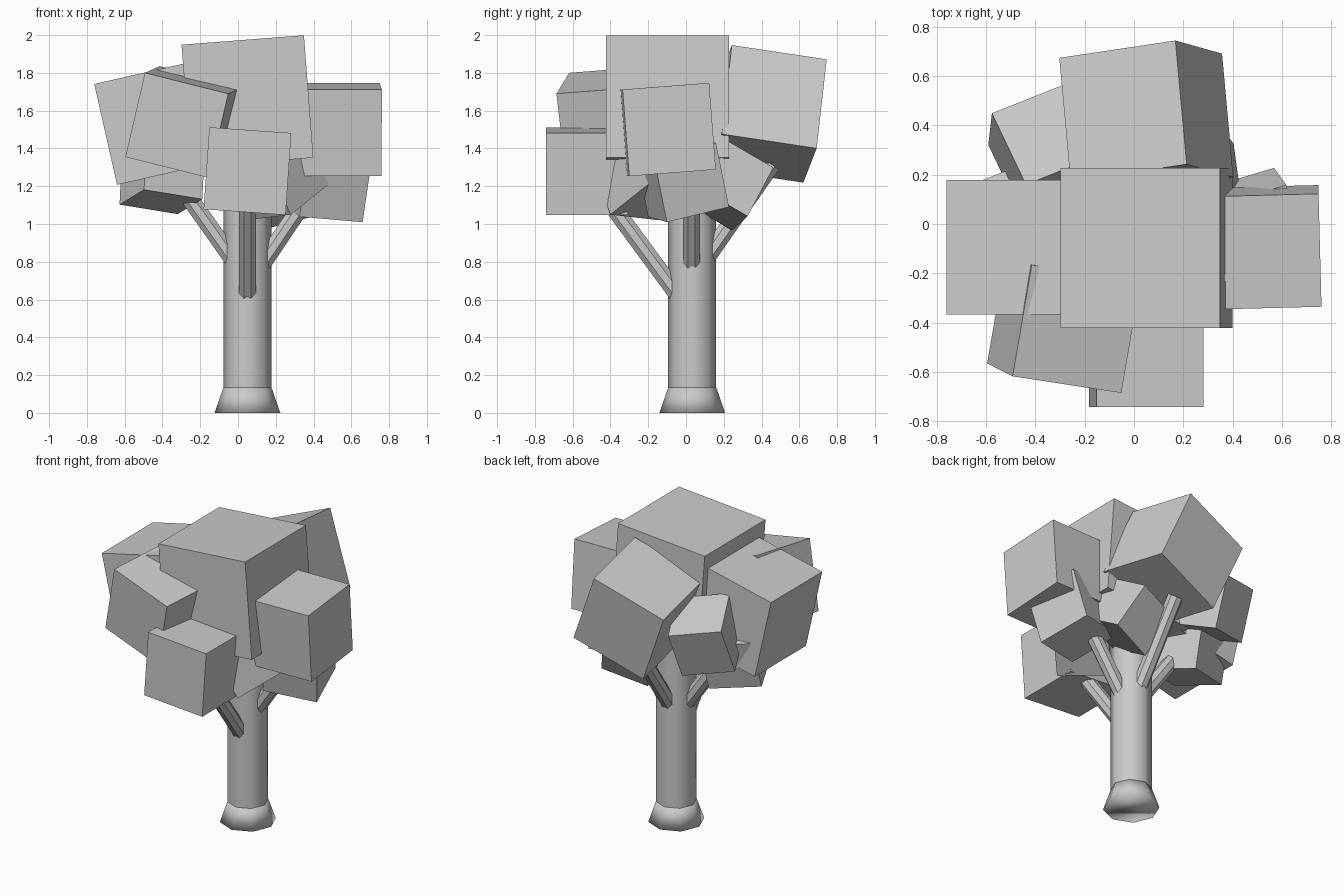
import bpy, math
from mathutils import Vector, Quaternion

if "Cube" in bpy.data.objects:
    bpy.data.objects.remove(bpy.data.objects["Cube"], do_unlink=True)

# One plain grey for the whole tree
grey = bpy.data.materials.new("plain_grey")
grey.use_nodes = True
colour = (0.6, 0.6, 0.6, 1)
grey.diffuse_color = colour
grey.node_tree.nodes["Principled BSDF"].inputs["Base Color"].default_value = colour


def finish(name):
    obj = bpy.context.object
    obj.name = name
    obj.data.materials.append(grey)
    return obj


def leaf_block(name, size, centre, tilt):
    bpy.ops.mesh.primitive_cube_add(size=size, location=centre,
                                    rotation=[math.radians(a) for a in tilt])
    return finish(name)


def branch(name, start, end, radius=0.049):
    start, end = Vector(start), Vector(end)
    axis = end - start
    # The twist turns a flat side downwards
    turn = axis.to_track_quat('Z', 'Y') @ Quaternion((0, 0, 1), math.pi / 8)
    bpy.ops.mesh.primitive_cylinder_add(
        vertices=8, radius=radius, depth=axis.length,
        location=(start + end) / 2, rotation=turn.to_euler())
    return finish(name)


# Trunk: eight-sided column on a flared foot
TX, TY, FOOT = 0.05, 0.033, 0.135
bpy.ops.mesh.primitive_cylinder_add(vertices=8, radius=0.127, depth=1.27,
                                    location=(TX, TY, FOOT + 0.635))
finish("trunk")
bpy.ops.object.shade_smooth_by_angle(angle=math.radians(50))
bpy.ops.mesh.primitive_cone_add(vertices=8, radius1=0.174, radius2=0.127, depth=FOOT,
                                location=(TX, TY, FOOT / 2))
finish("trunk_foot")
bpy.ops.object.shade_smooth()

# Four branches fanning out from the trunk
branch("front_branch", (TX, 0, 0.565), (TX, -0.46, 1.19))
branch("back_branch", (TX, 0.06, 0.75), (TX, 0.455, 1.315))
branch("left_branch", (0.07, 0.03, 0.7), (0.5, 0.03, 1.34))
branch("right_branch", (0.02, 0.03, 0.745), (-0.4, 0.03, 1.34))

# Foliage: tilted cubes (size, centre, tilt in degrees)
leaf_block("crown_block", 0.65, (0.05, -0.098, 1.65), (0, -4.4, 0))
leaf_block("left_block", 0.46, (0.525, -0.095, 1.5), (4.4, 0, 1.5))
leaf_block("front_block", 0.435, (0.05, -0.525, 1.28), (0, 4, 0))
leaf_block("front_right_block", 0.46, (-0.285, -0.4, 1.54), (4.5, 13.9, -8.7))
leaf_block("right_block", 0.547, (-0.434, -0.095, 1.535), (0, -12.8, 0))
leaf_block("back_block", 0.51, (0.05, 0.432, 1.583), (-9.1, -20.9, 8.5))
leaf_block("back_right_block", 0.34, (-0.36, 0.302, 1.465), (-19.7, 11, 21.6))
leaf_block("low_right_block", 0.335, (-0.4, 0.045, 1.278), (-13.8, 8.6, 21.4))
leaf_block("low_left_block", 0.35, (0.472, -0.021, 1.234), (13.3, 4.7, 16.6))
leaf_block("low_back_block", 0.31, (0.225, 0.22, 1.21), (-31, -14, 16))
leaf_block("low_front_block", 0.34, (0.2, -0.218, 1.266), (-5.6, -29.3, 45))
